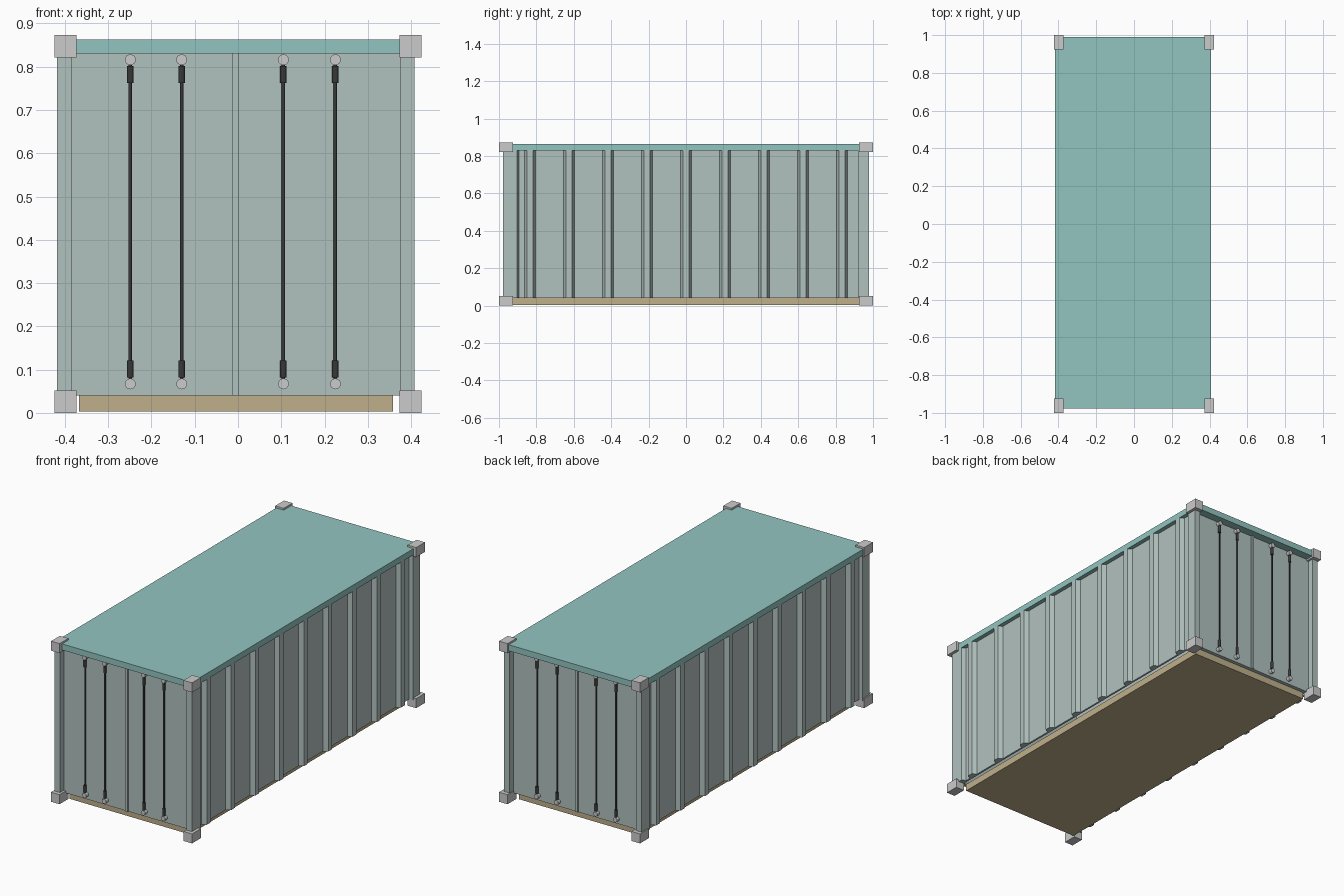
import bpy, bmesh, math
from mathutils import Matrix

if "Cube" in bpy.data.objects:
    bpy.data.objects.remove(bpy.data.objects["Cube"])

CX = -0.005                     # body sits slightly left of the corner fittings
Z0, Z1 = 0.04, 0.832            # wall bottom and top


def material(name, rgb):
    m = bpy.data.materials.new(name)
    m.diffuse_color = (*rgb, 1)
    m.use_nodes = True
    m.node_tree.nodes["Principled BSDF"].inputs["Base Color"].default_value = m.diffuse_color
    return m


WALL = material("wall_paint", (0.44, 0.54, 0.52))
ROOF = material("roof_paint", (0.29, 0.56, 0.53))
WOOD = material("floor_wood", (0.52, 0.43, 0.26))
DARK = material("dark_steel", (0.04, 0.04, 0.04))


def finish(bm, name, mat=None):
    bmesh.ops.recalc_face_normals(bm, faces=bm.faces)
    me = bpy.data.meshes.new(name)
    bm.to_mesh(me)
    bm.free()
    ob = bpy.data.objects.new(name, me)
    bpy.context.collection.objects.link(ob)
    if mat:
        me.materials.append(mat)
    return ob


def box(name, x, y, z, mat=None):
    bm = bmesh.new()
    size = [b - a for a, b in (x, y, z)]
    mid = [(a + b) / 2 for a, b in (x, y, z)]
    m = Matrix.Translation(mid) @ Matrix.Diagonal((*size, 1))
    bmesh.ops.create_cube(bm, size=1, matrix=m)
    return finish(bm, name, mat)


def cylinder(bm, centre, radius, length, rot=Matrix(), sides=12):
    bmesh.ops.create_cone(bm, cap_ends=True, segments=sides, radius1=radius, radius2=radius,
                          depth=length, matrix=Matrix.Translation(centre) @ rot)


# corner fittings
for x in (-0.424, 0.373):
    for y in (-1.0, 0.925):
        for z in (0.0, 0.821):
            box("corner_fitting", (x, x + 0.051), (y, y + 0.075), (z, z + 0.052))

# roof and floor
box("roof", (-0.418, 0.408), (-0.978, 0.99), (0.83, 0.863), ROOF)
box("floor", (-0.367, 0.358), (-0.925, 0.925), (0.003, 0.041), WOOD)


# ribbed side walls whose ends form the corner posts
def side_wall(name, turn):
    out, low, inner = 0.413, 0.390, 0.380
    pts = [(inner, -0.979), (out, -0.979), (out, -0.904), (low, -0.892)]
    for i in range(9):
        c = (i - 4) * 0.2087
        pts += [(low, c - 0.029), (out, c - 0.016), (out, c + 0.016), (low, c + 0.029)]
    pts += [(low, 0.92), (out, 0.92), (out, 0.979), (inner, 0.979)]
    bm = bmesh.new()
    face = bm.faces.new([bm.verts.new((x, y, Z0)) for x, y in pts])
    ext = bmesh.ops.extrude_face_region(bm, geom=[face])["geom"]
    bmesh.ops.translate(bm, vec=(0, 0, Z1 - Z0),
                        verts=[v for v in ext if isinstance(v, bmesh.types.BMVert)])
    m = Matrix.Translation((CX, 0, 0)) @ Matrix.Rotation(turn, 4, 'Z')
    bmesh.ops.transform(bm, matrix=m, verts=bm.verts)
    finish(bm, name, WALL)


side_wall("right_wall", 0)
side_wall("left_wall", math.pi)

# doors with centre strip and locking rods on both ends
LIE = Matrix.Rotation(math.pi / 2, 4, 'X')
for end, s in (("front", -1), ("back", 1)):
    def span(a, b):
        return tuple(sorted((s * a, s * b)))

    box(end + "_doors", (-0.386, 0.376), span(0.92, 0.945), (Z0, Z1), WALL)
    box(end + "_door_strip", (-0.014, 0.002), span(0.94, 0.951), (Z0, Z1), WALL)
    for x in (-0.249, -0.130, 0.105, 0.225):
        y = s * 0.957
        bm = bmesh.new()
        cylinder(bm, (x, y, 0.442), 0.004, 0.725)
        for z in (0.101, 0.782):
            cylinder(bm, (x, y, z), 0.0075, 0.039)
        rod = finish(bm, end + "_locking_rod", DARK)
        bm = bmesh.new()
        for z in (0.067, 0.816):
            cylinder(bm, (x, s * 0.954, z), 0.0125, 0.022, LIE, 16)
        finish(bm, end + "_rod_bracket")
